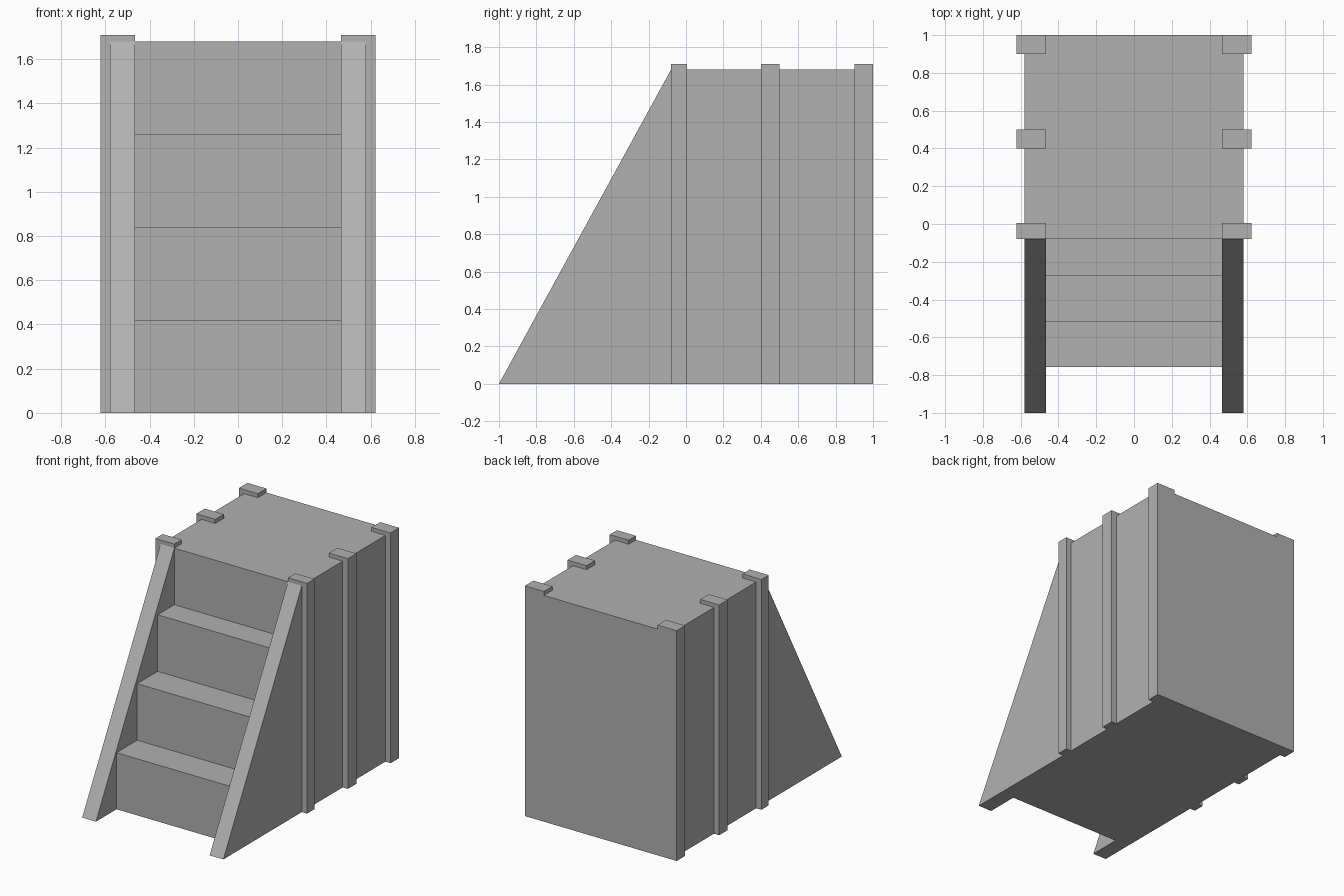
import bpy, bmesh

if "Cube" in bpy.data.objects:
    bpy.data.objects.remove(bpy.data.objects["Cube"])

# Dark grey paint shared by every part
grey = bpy.data.materials.new("dark_grey")
grey.diffuse_color = (0.44, 0.44, 0.44, 1)
grey.use_nodes = True
grey.node_tree.nodes["Principled BSDF"].inputs["Base Color"].default_value = grey.diffuse_color


def extrude_profile(name, pts, x0, x1):
    """Extrude a (y, z) side profile along x from x0 to x1."""
    bm = bmesh.new()
    face = bm.faces.new([bm.verts.new((x0, y, z)) for y, z in pts])
    out = bmesh.ops.extrude_face_region(bm, geom=[face])
    moved = [g for g in out["geom"] if isinstance(g, bmesh.types.BMVert)]
    bmesh.ops.translate(bm, verts=moved, vec=(x1 - x0, 0, 0))
    bmesh.ops.recalc_face_normals(bm, faces=bm.faces)
    mesh = bpy.data.meshes.new(name)
    bm.to_mesh(mesh)
    bm.free()
    mesh.materials.append(grey)
    obj = bpy.data.objects.new(name, mesh)
    bpy.context.collection.objects.link(obj)
    return obj


def mirror_x(obj):
    obj.modifiers.new("Mirror", "MIRROR").use_axis[0] = True


RISE, TOP, BACK = 0.42, 1.68, 1.0
INNER, OUTER = 0.467, 0.58

# Solid steps rising to the platform
profile = [(BACK, TOP), (BACK, 0)]
for i, y in enumerate((-0.758, -0.516, -0.276, -0.08)):
    profile += [(y, i * RISE), (y, (i + 1) * RISE)]
extrude_profile("steps_and_platform", profile, -INNER, INNER)

# Side walls with sloped front edges
mirror_x(extrude_profile("side_wall",
                         [(-1, 0), (BACK, 0), (BACK, TOP), (-0.08, TOP)],
                         INNER, OUTER))

# Upright posts standing proud of the walls and platform
for label, y0, y1 in (("front", -0.08, 0.005), ("middle", 0.4, 0.5), ("back", 0.9, BACK)):
    mirror_x(extrude_profile(label + "_post",
                             [(y0, 0), (y1, 0), (y1, 1.71), (y0, 1.71)],
                             INNER, 0.623))
